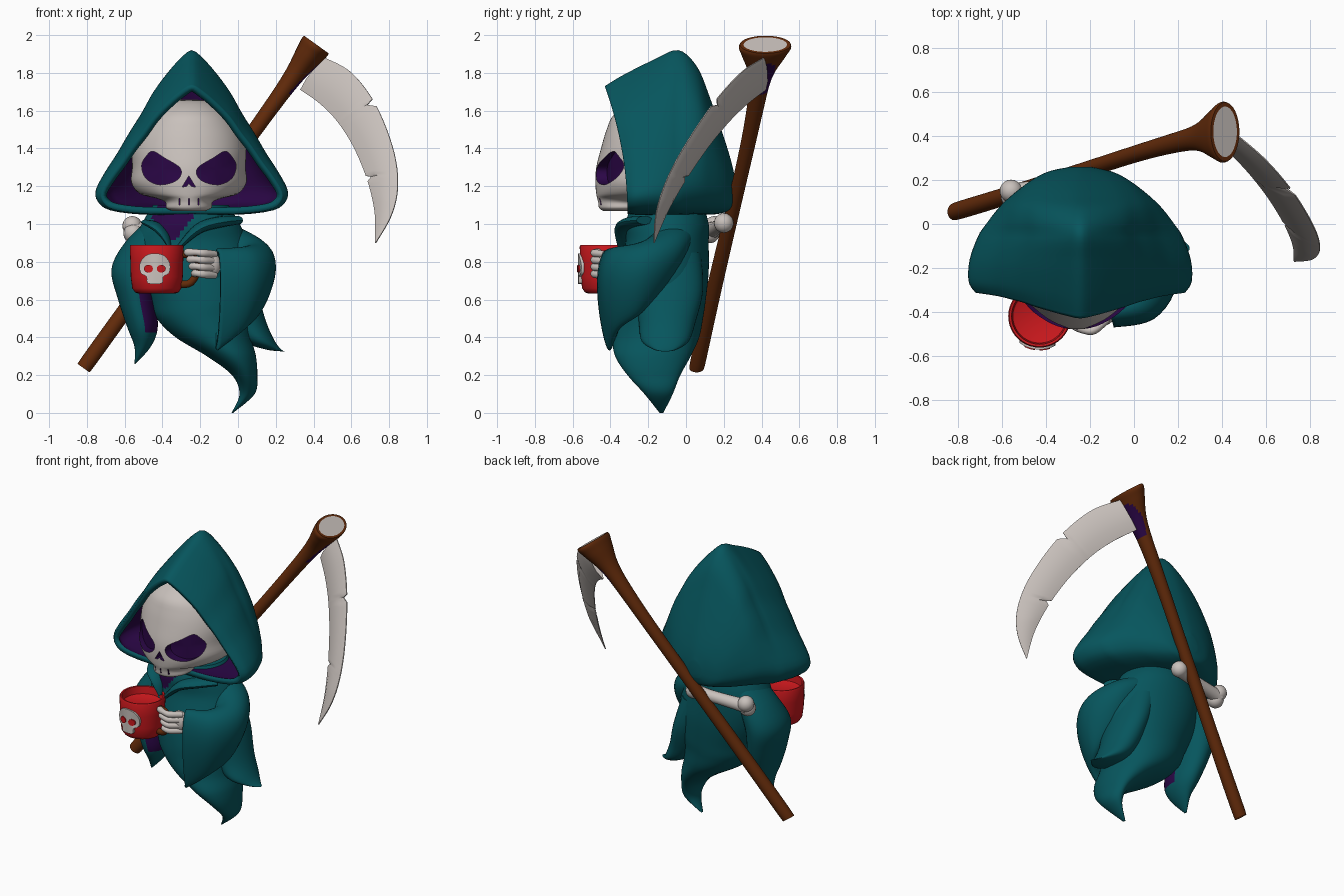
import bpy, bmesh, math
from mathutils import Vector as V

if "Cube" in bpy.data.objects:
    bpy.data.objects.remove(bpy.data.objects["Cube"])


def material(name, *rgb):
    m = bpy.data.materials.new(name)
    m.diffuse_color = (*rgb, 1)
    m.use_nodes = True
    m.node_tree.nodes["Principled BSDF"].inputs["Base Color"].default_value = m.diffuse_color
    return m


TEAL = material("teal cloth", .002, .092, .11)
PURPLE = material("purple lining", .024, .002, .062)
BONE = material("bone", .58, .53, .50)
RED = material("red glaze", .58, .009, .012)
WOOD = material("brown wood", .12, .023, .003)


def smooth(rows, n=5, closed=False):
    """Catmull-Rom interpolation of rows of numbers."""
    out, k = [], len(rows)
    for i in range(k if closed else k - 1):
        if closed:
            q = [rows[(i + j) % k] for j in (-1, 0, 1, 2)]
        else:
            q = [rows[min(max(i + j, 0), k - 1)] for j in (-1, 0, 1, 2)]
        for s in range(n):
            t = s / n
            out.append(tuple(.5 * (2 * b + (c - a) * t + (2 * a - 5 * b + 4 * c - d) * t * t
                                   + (3 * b - a - 3 * c + d) * t ** 3) for a, b, c, d in zip(*q)))
    return out if closed else out + [tuple(rows[-1])]


def finish(name, bm, mats, rule=None):
    bmesh.ops.recalc_face_normals(bm, faces=bm.faces)
    for f in bm.faces:
        f.smooth = True
        if rule:
            f.material_index = rule(f.calc_center_median(), f.normal)
    me = bpy.data.meshes.new(name)
    bm.to_mesh(me)
    bm.free()
    for m in mats:
        me.materials.append(m)
    ob = bpy.data.objects.new(name, me)
    bpy.context.collection.objects.link(ob)
    return ob


def skin(name, rings, mats, rule=None, caps=(True, True)):
    """Surface through a list of closed rings."""
    bm = bmesh.new()
    vs = [[bm.verts.new(p) for p in r] for r in rings]
    k = len(vs[0])
    for a, b in zip(vs, vs[1:]):
        for i in range(k):
            bm.faces.new((a[i], a[(i + 1) % k], b[(i + 1) % k], b[i]))
    for on, r in zip(caps, (vs[0], vs[-1])):
        if on:
            bm.faces.new(r)
    return finish(name, bm, mats, rule)


def angles(k):
    return [2 * math.pi * i / k for i in range(k)]


def stack(name, rows, mats, rule=None, seg=40, n=5):
    """Horizontal ellipses (z, cx, cy, rx, ry)."""
    rows = smooth(rows, n) if n > 1 else rows
    return skin(name, [[(cx + max(rx, .002) * math.cos(a), cy + max(ry, .002) * math.sin(a), z)
                        for a in angles(seg)] for z, cx, cy, rx, ry in rows], mats, rule)


def tube(name, rows, mat, seg=14, flat=1):
    """Round tube along (x, y, z, radius)."""
    rows = smooth(rows, 5)
    rings = []
    for i, r in enumerate(rows):
        d = V(rows[min(i + 1, len(rows) - 1)][:3]) - V(rows[max(i - 1, 0)][:3])
        q = d.to_track_quat('Z', 'Y')
        rings.append([V(r[:3]) + q @ V((r[3] * math.cos(a), r[3] * flat * math.sin(a), 0))
                      for a in angles(seg)])
    return skin(name, rings, [mat])


def ball(name, c, r, mat):
    bm = bmesh.new()
    bmesh.ops.create_uvsphere(bm, u_segments=20, v_segments=12, radius=1)
    for v in bm.verts:
        v.co = V((v.co[i] * r[i] + c[i] for i in range(3)))
    return finish(name, bm, [mat])


def plate(bm, pts, front, back):
    """Solid from an (x, z) outline; front and back give y from x."""
    k = len(pts)
    sides = [[bm.verts.new((x, f(x), z)) for x, z in pts] for f in (front, back)]
    mx, mz = sum(p[0] for p in pts) / k, sum(p[1] for p in pts) / k
    mids = [bm.verts.new((mx, f(mx), mz)) for f in (front, back)]
    for i in range(k):
        j = (i + 1) % k
        bm.faces.new((sides[0][i], sides[0][j], sides[1][j], sides[1][i]))
        bm.faces.new((sides[0][j], sides[0][i], mids[0]))
        bm.faces.new((sides[1][i], sides[1][j], mids[1]))


# Hood: rounded triangle sections from the front rim, rounder towards the back
half = [(0, 0), (.5, 0), (.85, .03), (.98, .09), (1, .17), (.9, .29), (.785, .40), (.67, .52),
        (.55, .63), (.43, .75), (.28, .86), (.13, .95), (0, 1)]
outline = smooth(half + [(-u, v) for u, v in half[-2:0:-1]], 3, True)
stations = [(-.31, -.43, .475, 1.055, 1.73), (-.26, -.33, .505, 1.05, 1.79), (-.16, -.17, .50, 1.05, 1.87),
            (-.04, -.04, .455, 1.05, 1.92), (.07, .06, .39, 1.05, 1.83), (.14, .13, .32, 1.05, 1.66),
            (.20, .20, .235, 1.06, 1.46), (.24, .24, .15, 1.08, 1.33), (.26, .26, .05, 1.13, 1.24)]
rings = []
for yb, yt, w, zb, zt in smooth(stations, 5):
    ring = []
    for (u, v), a in zip(outline, angles(len(outline))):
        k = .65 * min(1, max(0, (yb + .04) / .25))
        u, v = u + k * (math.sin(a) - u), v + k * ((1 - math.cos(a)) / 2 - v)
        ring.append((-.245 + u * w, yb + (yt - yb) * v ** 2, zb + (zt - zb) * v))
    rings.append(ring)
hood = skin("hood", rings, [TEAL, PURPLE], caps=(False, True))
mod = hood.modifiers.new("lining", 'SOLIDIFY')
mod.thickness, mod.offset, mod.material_offset = .035, -1, 1

# Skull with eye sockets, nose and tooth gaps cut in
SX = -.26
skull = stack("skull", [(1.66, SX, -.15, .02, .02), (1.645, SX, -.15, .12, .12), (1.58, SX, -.15, .215, .23),
                        (1.5, SX, -.15, .273, .27), (1.4, SX, -.15, .302, .30), (1.3, SX, -.15, .30, .325),
                        (1.22, SX, -.15, .305, .33), (1.16, SX, -.16, .26, .315), (1.135, SX, -.22, .17, .25),
                        (1.115, SX, -.30, .125, .165), (1.085, SX, -.32, .12, .14), (1.07, SX, -.32, .09, .12)],
              [BONE, PURPLE], seg=64, n=4)
socket = smooth([(.225, 1.36), (.19, 1.385), (.13, 1.35), (.055, 1.305), (.04, 1.27), (.06, 1.235),
                 (.11, 1.213), (.17, 1.21), (.23, 1.245), (.25, 1.31)], 4, True)
shapes = [[(s * x, z) for x, z in socket] for s in (-1, 1)]
shapes += [[(0, 1.255), (.036, 1.195), (.012, 1.2), (0, 1.215), (-.012, 1.2), (-.036, 1.195)]]
bm = bmesh.new()
for sh in shapes:
    plate(bm, [(SX + x, z) for x, z in sh], lambda x: -.7,
          lambda x: -.15 - .27 * math.sqrt(max(0, 1 - ((x - SX) / .31) ** 2)))
for x in (-.05, 0, .05):
    plate(bm, [(SX + x + a, b) for a, b in ((-.003, 1.1), (.003, 1.1), (.003, 1.135), (-.003, 1.135))],
          lambda x: -.7, lambda x: -.435)
cutter = finish("socket_cutter", bm, [BONE, PURPLE], lambda c, n: 1)
cutter.hide_render = True
mod = skull.modifiers.new("sockets", 'BOOLEAN')
mod.operation, mod.object, mod.solver = 'DIFFERENCE', cutter, 'EXACT'
bpy.context.view_layer.update()
cut = bpy.data.meshes.new_from_object(skull.evaluated_get(bpy.context.evaluated_depsgraph_get()))
skull.modifiers.clear()
skull.data = cut
bpy.data.objects.remove(cutter)

# Robe with curling tail; purple at the open neck
stack("robe", [(1.1, -.25, -.1, .2, .19), (1.0, -.25, -.1, .26, .22), (.9, -.25, -.1, .30, .22),
               (.75, -.22, -.12, .31, .24), (.6, -.19, -.14, .28, .245), (.5, -.18, -.15, .25, .24),
               (.4, -.13, -.16, .20, .23), (.3, -.035, -.175, .13, .2), (.2, .035, -.17, .067, .14),
               (.1, .048, -.145, .04, .075), (.0, -.03, -.13, .004, .01)], [TEAL, PURPLE],
      lambda c, n: int(c.y < -.2 and c.z > .91 and abs(c.x + .35) < (c.z - .89) * .75), seg=96, n=8)

# Hanging side points of the robe
stack("robe_side_point", [(.85, -.08, -.09, .12, .17), (.65, -.01, -.09, .11, .18), (.48, .045, -.1, .105, .15),
                          (.38, .11, -.11, .085, .125), (.335, .19, -.11, .04, .06), (.325, .25, -.11, .003, .01)],
      [TEAL])
stack("hanging_sleeve", [(1.02, -.40, -.08, .08, .12), (.9, -.49, -.08, .11, .15), (.76, -.55, -.10, .12, .18),
                         (.6, -.535, -.12, .10, .17), (.45, -.505, -.14, .08, .14), (.35, -.505, -.15, .043, .08),
                         (.26, -.545, -.15, .003, .01)], [TEAL, PURPLE],
      lambda c, n: int(c.z < .67 and n.x > .15 and n.y < .1 and c.z > .42))

# Wide sleeve bent towards the mug: (x, y, z, half width, half height, turn)
rings = []
for x, y, z, w, h, turn in smooth([(-.12, -.10, .94, .14, .09, 90), (.01, -.13, .81, .13, .16, 45),
                                   (.085, -.24, .715, .11, .19, 0), (.03, -.36, .66, .09, .22, -50),
                                   (-.11, -.405, .60, .065, .27, -75)], 6):
    c, s = math.cos(math.radians(turn)), math.sin(math.radians(turn))
    rings.append([(x + c * w * math.cos(a) * (1 + .35 * math.sin(a)),
                   y + s * w * math.cos(a) * (1 + .35 * math.sin(a)), z + h * math.sin(a)) for a in angles(40)])
bent = skin("bent_sleeve", rings, [TEAL], caps=(True, False))
bent.modifiers.new("cloth", 'SOLIDIFY').thickness = .02

# Collar lapels
tube("right_lapel", [(.0, -.22, 1.02, .05), (-.1, -.28, 1.01, .065), (-.21, -.32, .975, .06),
                     (-.32, -.335, .87, .025)], TEAL, flat=.45)
tube("left_lapel", [(-.49, -.22, 1.01, .03), (-.44, -.28, .99, .045), (-.39, -.31, .94, .04),
                    (-.36, -.325, .87, .015)], TEAL, flat=.45)

# Mug, handle and skull badge
MX, MY = -.43, -.42
stack("mug", [(z, MX, MY, r, r) for z, r in ((.633, .10), (.638, .115), (.66, .13), (.72, .138), (.80, .14),
                                             (.88, .143), (.89, .138), (.888, .128), (.84, .122), (.835, .115))],
      [RED], n=1)
tube("mug_handle", [(-.31, -.43, .84, .02), (-.24, -.44, .83, .02), (-.215, -.44, .76, .02),
                    (-.25, -.44, .69, .02), (-.31, -.43, .68, .02)], WOOD)


def arc(r):
    return lambda x: MY - math.sqrt(r * r - (x - MX) ** 2)


head = [(.0, .845), (.05, .832), (.08, .79), (.075, .74), (.045, .722), (.04, .688), (.0, .683)]
bm = bmesh.new()
plate(bm, [(MX - .01 + x, z) for x, z in smooth(head + [(-x, z) for x, z in head[-2:0:-1]], 3, True)],
      arc(.152), arc(.134))
finish("mug_badge", bm, [BONE])
bm = bmesh.new()
for s in (-1, 1):
    plate(bm, [(MX - .01 + s * .034 + .024 * math.cos(a), .763 + .021 * math.sin(a)) for a in angles(14)],
          arc(.156), arc(.148))
finish("mug_badge_eyes", bm, [RED])

# Hand holding the mug
for i in range(4):
    z = .85 - i * .037
    tube("finger", [(-.28 + .012 * i, -.455, z, .012), (-.265 + .012 * i, -.465, z, .021), (-.22, -.485, z, .017),
                    (-.18, -.48, z - .005, .021), (-.12, -.43, z - .01, .018)], BONE)
ball("palm", (-.15, -.42, .785), (.06, .045, .07), BONE)

# Arm bone behind the back
tube("arm_bone", [(-.56, .14, .97, .05), (-.5, .15, .973, .042), (-.3, .18, .99, .038), (-.2, .2, 1.005, .048)], BONE)
for c in ((-.555, .125, .95), (-.56, .15, .99), (-.2, .2, 1.005)):
    ball("bone_knuckle", c, (.052, .052, .052), BONE)

# Scythe pole with flared head
A, B = V((-.805, .06, .255)), V((.415, .42, 1.95))
D = (B - A).normalized()
S = V((.81, 0, -.58)).normalized()
U = V((0, 1, 0))
L = (B - A).length


def bow(t):
    return A + D * L * t + U * .02 * math.sin(math.pi * t * t)


def pole_rule(c, n):
    t = (c - A).dot(D) / L
    if abs(n.dot(D)) > .9 and (t > .999 and (c - B).length < .02 or t < .01):
        return 1 if t > .5 else 2
    p = c - bow(t)
    return 3 if .86 < t < .965 and p.dot(S) > .015 and abs(p.y - .015) < .05 else 0


pole = smooth([(0, .034, .034), (.015, .041, .041), (.3, .04, .04), (.6, .038, .038), (.8, .042, .045),
               (.9, .052, .062), (.965, .074, .115), (.99, .082, .138), (1, .08, .134)], 6)
rings = [[bow(t) + S * a * math.cos(k) + U * b * math.sin(k) for k in angles(48)]
         for t, a, b in pole + [(1, .066, .115)]]
skin("scythe_pole", rings, [WOOD, BONE, TEAL, PURPLE], pole_rule)

# Blade: outer and inner edges lie in one tilted plane, with a notch in each
outer = smooth([(.46, 1.88), (.59, 1.81), (.70, 1.68), (.78, 1.52), (.835, 1.34), (.845, 1.18), (.81, 1.04), (.73, .9)], 8)
inner = smooth([(.33, 1.71), (.43, 1.64), (.52, 1.55), (.60, 1.43), (.66, 1.30), (.70, 1.18), (.725, 1.05), (.727, .9)], 8)
outer[18] = (.685, 1.63)
inner[36] = (.705, 1.25)
N = V((.626, 1, -.422)).normalized()


def on_plane(x, z):
    return V((x, -.093 - .626 * x + .422 * z, z))


rings = []
for o, i in zip(outer, inner):
    o, i = on_plane(*o), on_plane(*i)
    w = min(.018, (o - i).length * .12)
    p, q = o.lerp(i, .25), o.lerp(i, .7)
    rings.append([o + N * .003, p + N * w, q + N * w, i + N * .002,
                  i - N * .002, q - N * w, p - N * w, o - N * .003])
skin("scythe_blade", rings, [BONE])

# Smooth shading with crisp edges
bpy.ops.object.select_all(action='DESELECT')
for ob in bpy.data.objects:
    ob.select_set(True)
    bpy.context.view_layer.objects.active = ob
bpy.ops.object.shade_smooth_by_angle(angle=math.radians(40))
